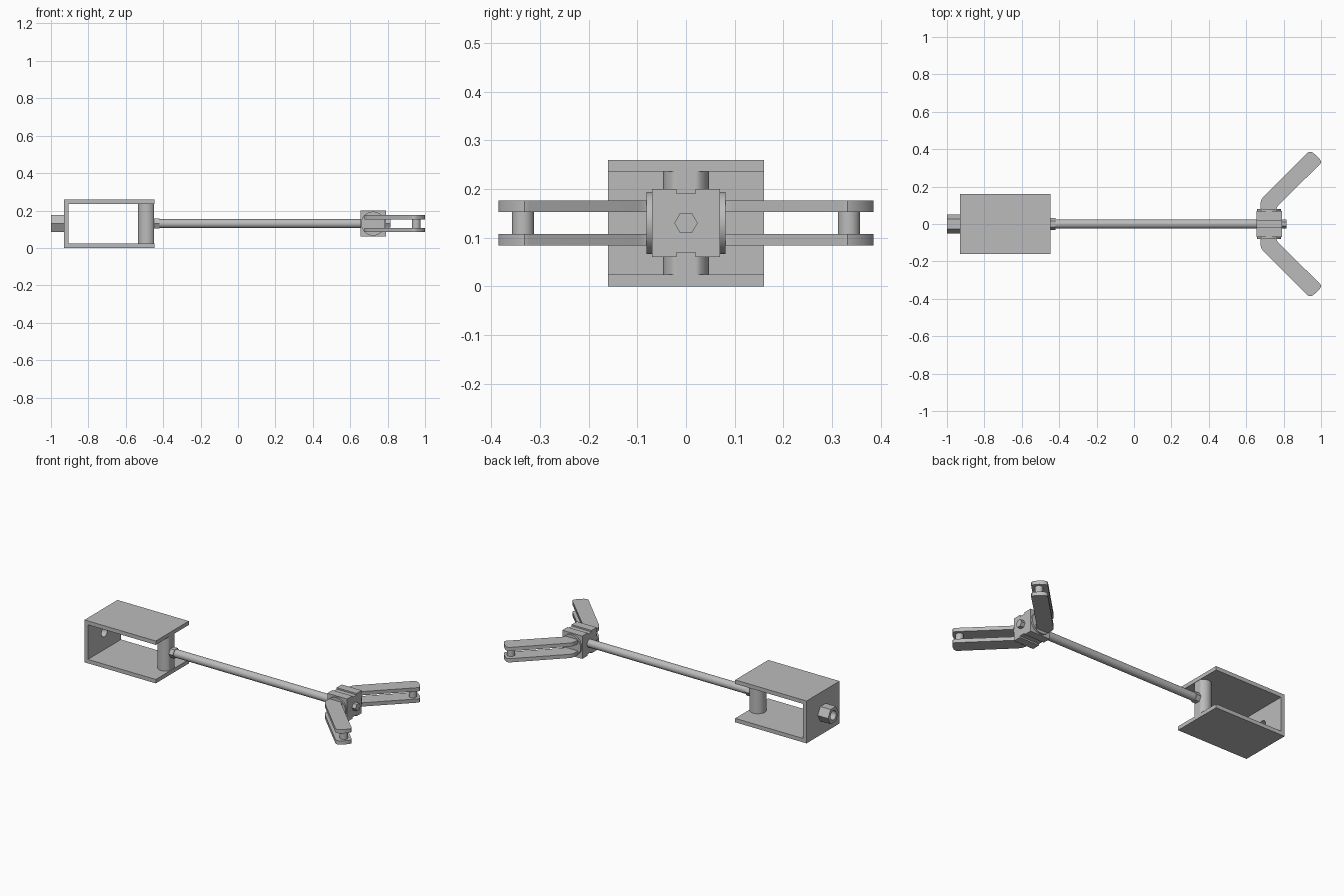
import bpy, bmesh, math
from mathutils import Matrix, Vector

cube = bpy.data.objects.get("Cube")
if cube:
    bpy.data.objects.remove(cube)

steel = bpy.data.materials.new("plain grey steel")
steel.use_nodes = True
GREY = (0.5, 0.5, 0.5, 1)
steel.diffuse_color = GREY
steel.node_tree.nodes["Principled BSDF"].inputs["Base Color"].default_value = GREY

MID = 0.13  # height of the rod axis
AXES = {  # maps the profile (u, v) and its extrusion to world axes
    "x": lambda u, v, w: (w, u, v),
    "y": lambda u, v, w: (u, w, v),
    "z": lambda u, v, w: (u, v, w),
}


def prism(name, outline, axis, start, end, smooth=False):
    """Extrude a 2D outline along a world axis."""
    bm = bmesh.new()
    place = AXES[axis]
    base = bm.faces.new([bm.verts.new(place(u, v, start)) for u, v in outline])
    out = bmesh.ops.extrude_face_region(bm, geom=[base])
    moved = [e for e in out["geom"] if isinstance(e, bmesh.types.BMVert)]
    bmesh.ops.translate(bm, verts=moved, vec=Vector(place(0, 0, end - start)))
    bmesh.ops.recalc_face_normals(bm, faces=bm.faces)
    mesh = bpy.data.meshes.new(name)
    bm.to_mesh(mesh)
    bm.free()
    mesh.materials.append(steel)
    obj = bpy.data.objects.new(name, mesh)
    bpy.context.collection.objects.link(obj)
    if smooth:
        select(obj)
        bpy.ops.object.shade_smooth_by_angle(angle=math.radians(30))
    return obj


def select(obj):
    bpy.ops.object.select_all(action="DESELECT")
    obj.select_set(True)
    bpy.context.view_layer.objects.active = obj


def ring(u, v, radius, sides=48):
    return [(u + radius * math.cos(math.tau * i / sides),
             v + radius * math.sin(math.tau * i / sides)) for i in range(sides)]


def rect(u0, u1, v0, v1):
    return [(u0, v0), (u1, v0), (u1, v1), (u0, v1)]


def cut(obj, cutter):
    mod = obj.modifiers.new("hole", "BOOLEAN")
    mod.operation = "DIFFERENCE"
    mod.solver = "EXACT"
    mod.object = cutter
    select(obj)
    bpy.ops.object.modifier_apply(modifier=mod.name)
    bpy.data.objects.remove(cutter)
    bpy.ops.object.shade_smooth_by_angle(angle=math.radians(30))


# Open bracket with a bored back wall
LEFT, RIGHT, TOP, WALL = -0.93, -0.446, 0.26, 0.024
bracket = prism("bracket", [
    (LEFT, 0), (RIGHT, 0), (RIGHT, WALL), (LEFT + WALL, WALL),
    (LEFT + WALL, TOP - WALL), (RIGHT, TOP - WALL), (RIGHT, TOP), (LEFT, TOP),
], "y", -0.16, 0.16)
cut(bracket, prism("bore", ring(0, MID, 0.028), "x", -0.97, -0.87))

# Hex nut behind the bracket
nut = prism("hex_nut", ring(0, MID, 0.052, 6), "x", -1.0, LEFT)
cut(nut, prism("bore", ring(0, MID, 0.028), "x", -1.05, -0.9))

# Upright pivot barrel with a flat facing the rod
flat = RIGHT - 0.002
barrel = [(min(u, flat), v) for u, v in ring(-0.488, 0, 0.047)]
prism("pivot_barrel", barrel, "z", WALL, TOP - WALL, True)

# Rod, its collar and its hex end
prism("rod", ring(0, MID, 0.024), "x", flat, 0.66, True)
prism("rod_collar", ring(0, MID, 0.031, 6), "x", flat, -0.42)
prism("rod_hex_end", ring(0, MID, 0.024, 6), "x", 0.78, 0.815)

# Head block, grooved along its top and bottom
upper = [(0.07, 0.07), (0.02, 0.07), (0.02, 0.061),
         (-0.02, 0.061), (-0.02, 0.07), (-0.07, 0.07)]
lower = [(-u, -v) for u, v in upper]
prism("head_block", [(u, MID + v) for u, v in upper + lower], "x", 0.655, 0.79)

# Angled arm outline: rounded elbow at the block, softened tip
arm = [(0.676, 0.08), (0.676, 0.112), (0.681, 0.131), (0.693, 0.147),
       (0.928, 0.381), (0.936, 0.385), (0.947, 0.385), (0.957, 0.381),
       (0.978, 0.364), (0.995, 0.344), (1.0, 0.332), (0.997, 0.322),
       (0.768, 0.097), (0.762, 0.08)]

# Side discs, paired arm plates and tip pins, mirrored across the rod
for side, s in (("left", 1), ("right", -1)):
    prism(side + "_side_disc", ring(0.722, MID, 0.064), "y", s * 0.069, s * 0.081, True)
    outline = [(u, s * v) for u, v in arm]
    for level, low in (("lower", 0.084), ("upper", 0.153)):
        prism(f"{side}_{level}_arm_plate", outline, "z", low, low + 0.023, True)
    prism(side + "_tip_pin", ring(0.953, s * 0.335, 0.023, 32), "z", 0.106, 0.154, True)
